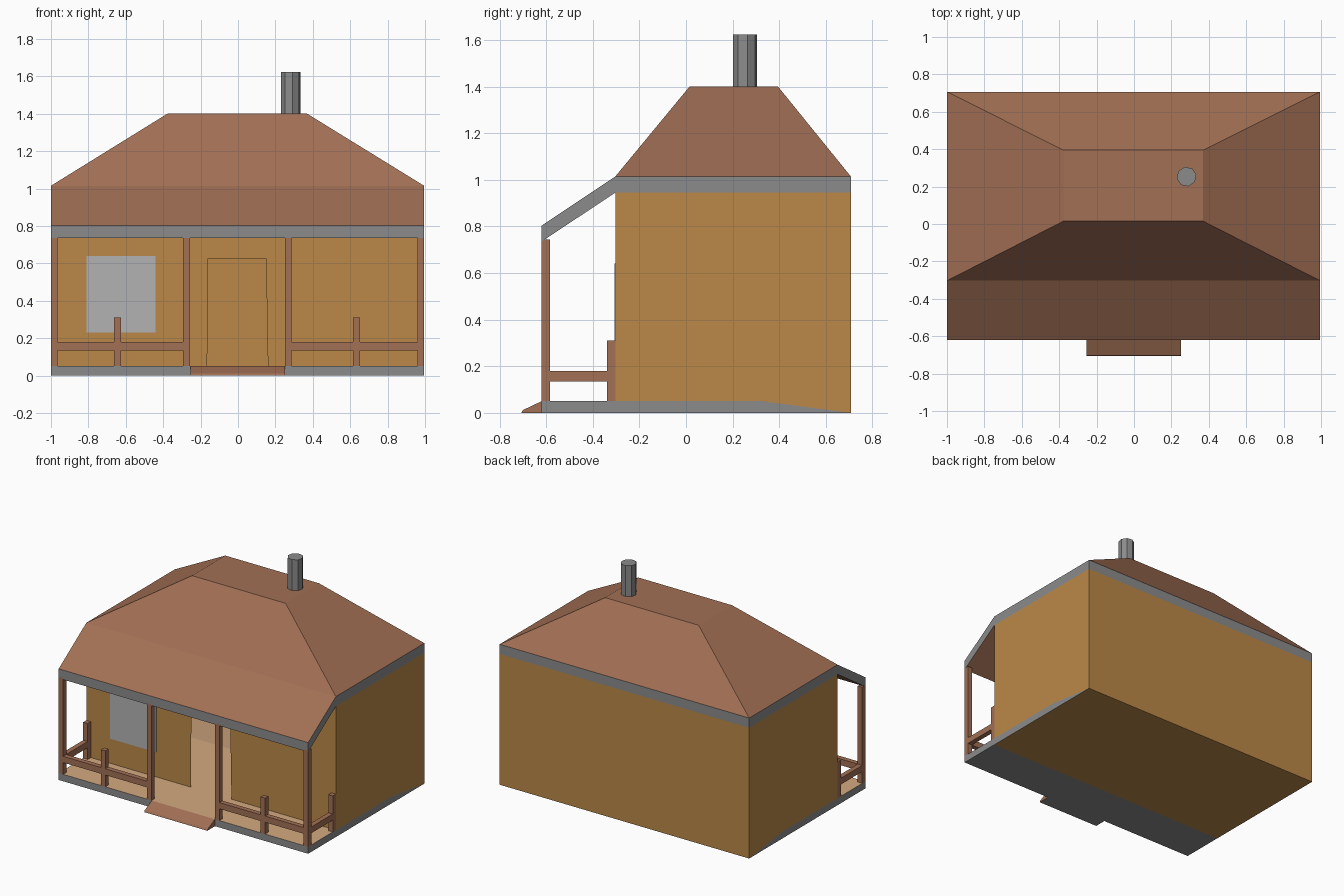
import bpy, bmesh, math

if "Cube" in bpy.data.objects:
    bpy.data.objects.remove(bpy.data.objects["Cube"])


def material(name, rgb):
    m = bpy.data.materials.new(name)
    m.diffuse_color = (*rgb, 1)
    m.use_nodes = True
    m.node_tree.nodes["Principled BSDF"].inputs["Base Color"].default_value = m.diffuse_color
    return m


BROWN = material("brown_timber", (0.36, 0.16, 0.09))
OCHRE = material("ochre_wall", (0.5, 0.25, 0.065))
TAN = material("tan_floor", (0.66, 0.40, 0.22))
GLASS = material("pale_glass", (0.45, 0.45, 0.45))
GREY = material("grey_trim", (0.26, 0.26, 0.26))
MATS = [GREY, BROWN, OCHRE, TAN, GLASS]

L, R = -1.0, 0.995            # house ends
FRONT, BACK = -0.303, 0.707   # house walls
PORCH = -0.62                 # porch front
FLOOR, EAVE, ROOF = 0.05, 0.945, 1.015
POST = 0.036


def mesh_object(name, faces):
    """faces: list of (points, material); shared corners are welded."""
    bm = bmesh.new()
    for pts, mat in faces:
        f = bm.faces.new([bm.verts.new(p) for p in pts])
        f.material_index = MATS.index(mat)
    bmesh.ops.remove_doubles(bm, verts=bm.verts[:], dist=1e-5)
    bmesh.ops.recalc_face_normals(bm, faces=bm.faces[:])
    me = bpy.data.meshes.new(name)
    bm.to_mesh(me)
    bm.free()
    for m in MATS:
        me.materials.append(m)
    ob = bpy.data.objects.new(name, me)
    bpy.context.collection.objects.link(ob)
    return ob


def prism(name, x0, x1, profile, side_mats, end_mat):
    """Extrude a (y, z) profile along x; None leaves that side open."""
    n = len(profile)
    faces = [([(x, y, z) for y, z in profile], end_mat) for x in (x0, x1)]
    for i, mat in enumerate(side_mats):
        if mat:
            (ya, za), (yb, zb) = profile[i], profile[(i + 1) % n]
            faces.append(([(x0, ya, za), (x1, ya, za), (x1, yb, zb), (x0, yb, zb)], mat))
    return mesh_object(name, faces)


def box(name, x0, x1, y0, y1, z0, z1, mat):
    return prism(name, x0, x1, [(y0, z0), (y1, z0), (y1, z1), (y0, z1)], [mat] * 4, mat)


# Floor slab, thinning towards the back
prism("floor_slab", L, R,
      [(PORCH, 0), (FRONT, 0), (BACK, 0), (0.33, FLOOR), (PORCH, FLOOR)],
      [GREY, OCHRE, TAN, TAN, GREY], GREY)

# Walls: thin sheets with an open doorway in the front
front = [(L, FLOOR), (-0.165, FLOOR), (-0.16, 0.625), (0.15, 0.625),
         (0.16, FLOOR), (R, FLOOR), (R, EAVE), (L, EAVE)]
side = [(FRONT, FLOOR), (0.33, FLOOR), (BACK, 0), (BACK, EAVE), (FRONT, EAVE)]
mesh_object("walls",
            [([(x, FRONT, z) for x, z in front], OCHRE),
             ([(L, BACK, 0), (R, BACK, 0), (R, BACK, EAVE), (L, BACK, EAVE)], OCHRE)]
            + [([(x, y, z) for y, z in side], OCHRE) for x in (L, R)])

# Window pane
box("window", -0.81, -0.44, FRONT - 0.004, FRONT + 0.004, 0.23, 0.64, GLASS)

# Eaves band and sloping porch roof in one slab
prism("eaves_and_porch_roof", L, R,
      [(PORCH, 0.735), (FRONT, EAVE), (BACK, EAVE), (BACK, ROOF), (FRONT, ROOF), (PORCH, 0.803)],
      [BROWN, BROWN, GREY, None, BROWN, GREY], GREY)

# Hipped main roof with a flat top
low = [(L, FRONT, ROOF), (R, FRONT, ROOF), (R, BACK, ROOF), (L, BACK, ROOF)]
top = [(-0.378, 0.015, 1.4), (0.37, 0.015, 1.4), (0.37, 0.395, 1.4), (-0.378, 0.395, 1.4)]
mesh_object("main_roof", [(top, BROWN)] + [
    ([low[i], low[(i + 1) % 4], top[(i + 1) % 4], top[i]], BROWN) for i in range(4)])

# Chimney
bpy.ops.mesh.primitive_cylinder_add(vertices=8, radius=0.053, depth=0.24,
                                    location=(0.281, 0.253, 1.503),
                                    rotation=(0, 0, math.radians(11)))
bpy.context.object.name = "chimney"
bpy.context.object.data.materials.append(GREY)

# Tall porch posts
for i, x in enumerate((L, -0.293, 0.25, R - POST)):
    box(f"porch_post_{i}", x, x + POST, PORCH, PORCH + POST, FLOOR, 0.745, BROWN)

# Railings: front rail, side rail and short posts for each half
for name, x0, x1, mid, edge in (("left", L + POST, -0.293, -0.662, L),
                                ("right", 0.25 + POST, R - POST, 0.615, R - POST)):
    box(f"{name}_front_rail", x0, x1, PORCH, PORCH + POST, 0.135, 0.18, BROWN)
    box(f"{name}_side_rail", edge, edge + POST, PORCH + POST, FRONT - POST, 0.135, 0.18, BROWN)
    box(f"{name}_front_short_post", mid, mid + POST, PORCH, PORCH + POST, FLOOR, 0.31, BROWN)
    box(f"{name}_side_short_post", edge, edge + POST, FRONT - POST, FRONT, FLOOR, 0.31, BROWN)

# Entrance ramp
prism("entrance_ramp", -0.255, 0.25,
      [(-0.707, 0), (PORCH, 0), (PORCH, FLOOR), (-0.7, 0.012)],
      [GREY, None, BROWN, BROWN], BROWN)
